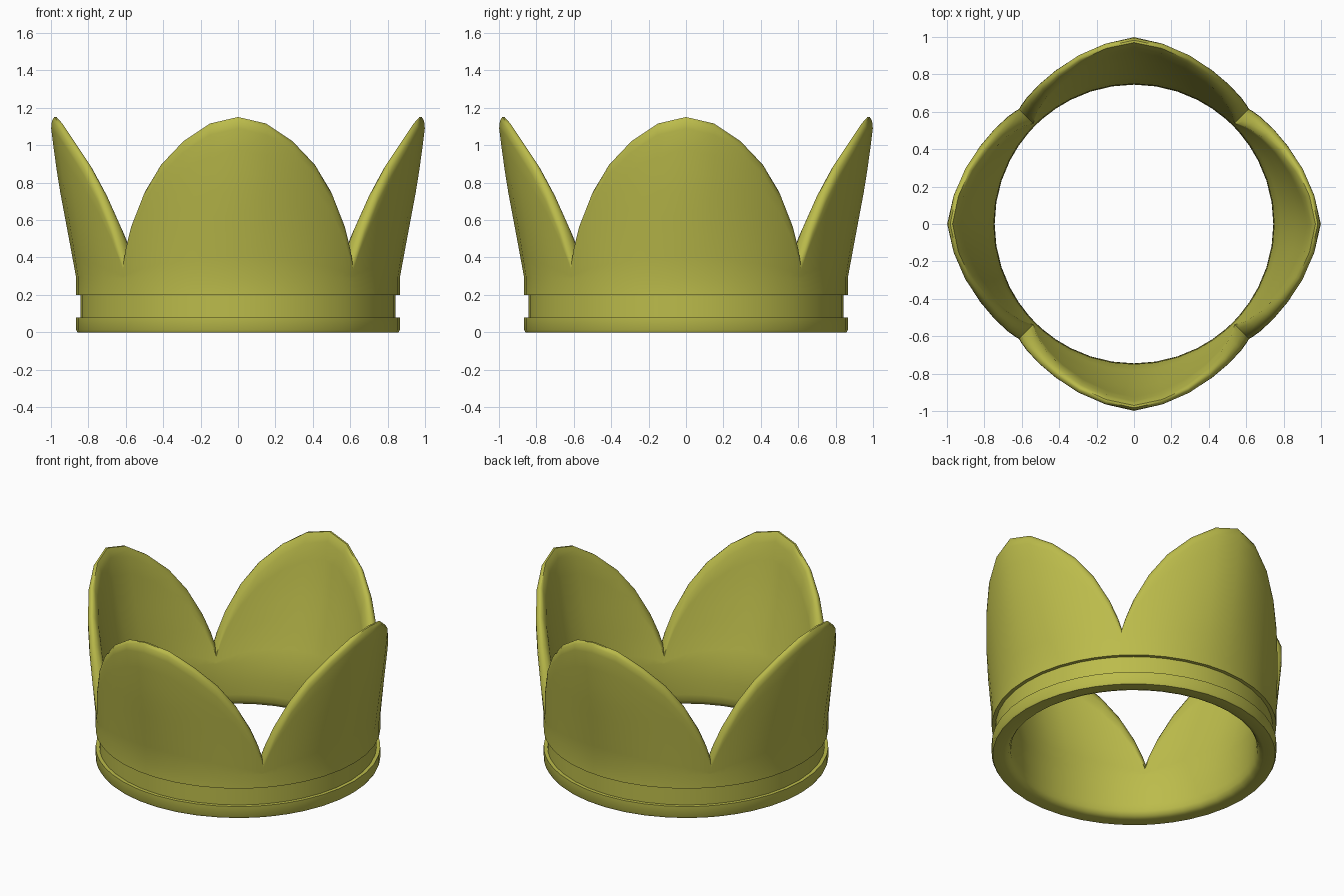
import bpy, bmesh
from math import sin, cos, radians

if "Cube" in bpy.data.objects:
    bpy.data.objects.remove(bpy.data.objects["Cube"])


def lerp_table(table, v):
    if v <= table[0][0]:
        return table[0][1]
    for (a, p), (b, q) in zip(table, table[1:]):
        if v <= b:
            return p + (q - p) * (v - a) / (b - a)
    return table[-1][1]


# Half petal outline: angle from petal centre -> edge height
HALF = [(0, 1.155), (9, 1.12), (18.2, 1.025), (27, 0.90), (34, 0.76),
        (40.2, 0.59), (43.5, 0.47), (45, 0.40)]
# Outward flare at a petal centre, and wall thickness, by height
FLARE = [(0.29, 0.0), (0.48, 0.035), (0.8, 0.095), (1.03, 0.127), (1.1, 0.135)]
THICK = [(0.29, 0.115), (0.45, 0.095), (0.7, 0.075), (1.1, 0.05)]
# Base band with groove (outside) and rounded lip (inside), as radius, height
BASE_OUT = [(0.79, 0.0), (0.858, 0.0), (0.865, 0.012), (0.865, 0.08), (0.842, 0.08),
            (0.842, 0.20), (0.865, 0.20)]
BASE_IN = [(0.747, 0.18), (0.745, 0.08), (0.75, 0.035), (0.765, 0.01)]
ROWS = 7


def column(angle, top):
    """Closed cross-section of the crown wall at one angle."""
    k = max(0.5, 1 - 0.016 * angle)

    def outer(z):
        return 0.865 + k * lerp_table(FLARE, z)

    def inner(z):
        return outer(z) - lerp_table(THICK, z)

    end = top - 0.065
    zs = [0.29 + (end - 0.29) * i / ROWS for i in range(ROWS + 1)]
    r, t = outer(top), lerp_table(THICK, top)
    rim = [(r - 0.1 * t, top - 0.025), (r - 0.35 * t, top - 0.004),
           (r - 0.6 * t, top - 0.004), (r - 0.87 * t, top - 0.028)]
    return (BASE_OUT + [(outer(z), z) for z in zs] + rim
            + [(inner(z), z) for z in reversed(zs)] + BASE_IN)


# Four petals, each a mirrored half outline
petal = [(-a, z) for a, z in reversed(HALF[1:])] + HALF[:-1]
bm = bmesh.new()
rings = []
for q in range(4):
    for a, z in petal:
        th = radians(a + 90 * q)
        rings.append([bm.verts.new((r * sin(th), -r * cos(th), h))
                      for r, h in column(abs(a), z)])
n = len(rings[0])
for i, ring in enumerate(rings):
    nxt = rings[(i + 1) % len(rings)]
    for j in range(n):
        k = (j + 1) % n
        bm.faces.new((ring[j], nxt[j], nxt[k], ring[k]))
bmesh.ops.recalc_face_normals(bm, faces=bm.faces)

mesh = bpy.data.meshes.new("crown")
bm.to_mesh(mesh)
bm.free()
crown = bpy.data.objects.new("crown", mesh)
bpy.context.collection.objects.link(crown)

# Olive gold colour
mat = bpy.data.materials.new("olive_gold")
mat.diffuse_color = (0.5, 0.5, 0.07, 1)
mat.use_nodes = True
mat.node_tree.nodes["Principled BSDF"].inputs["Base Color"].default_value = mat.diffuse_color
mesh.materials.append(mat)

# Smooth shading, sharp groove edges
bpy.context.view_layer.objects.active = crown
crown.select_set(True)
bpy.ops.object.shade_smooth_by_angle(angle=radians(55))
